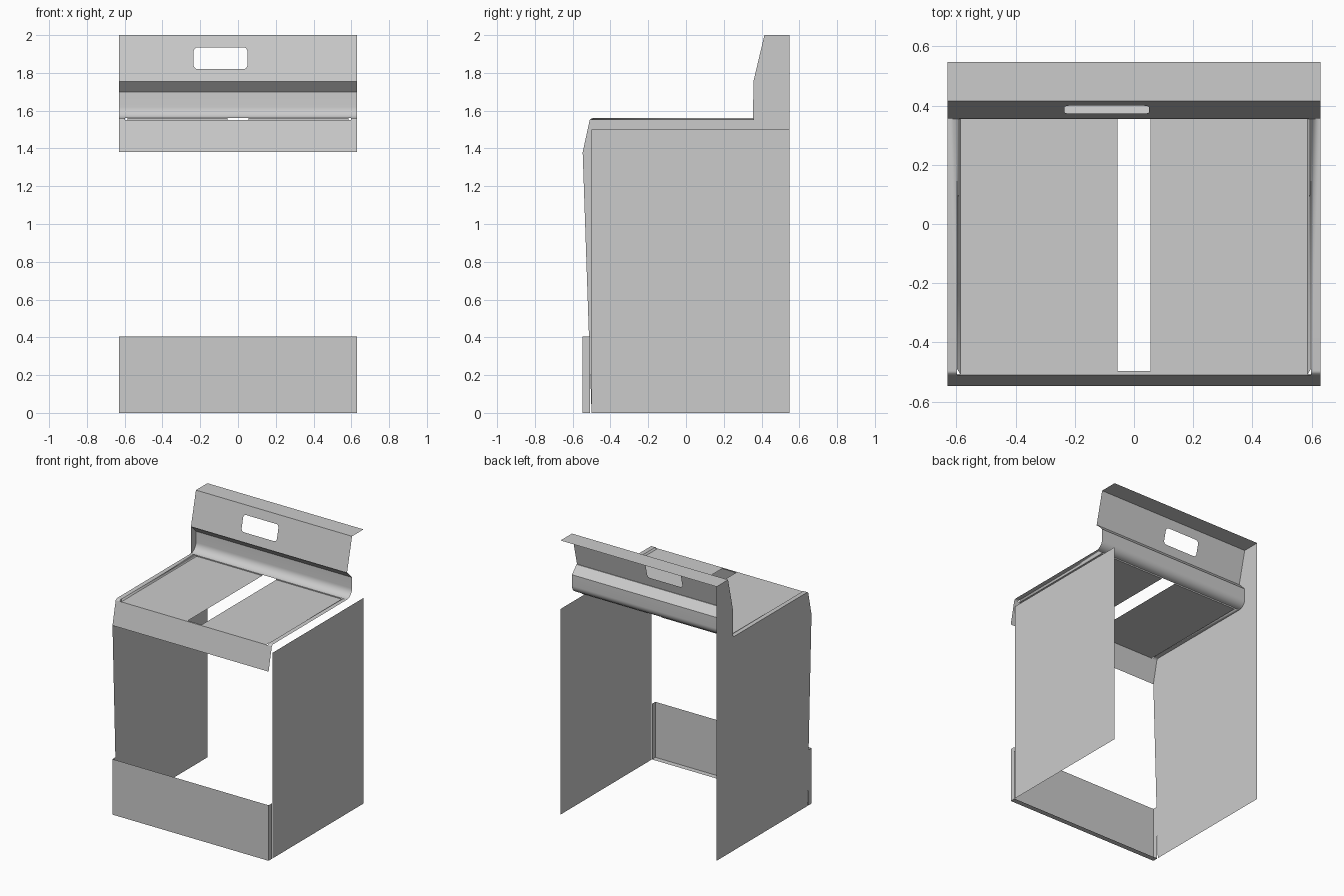
import bpy, bmesh, math
from mathutils import Vector

cube = bpy.data.objects.get("Cube")
if cube:
    bpy.data.objects.remove(cube, do_unlink=True)

GREY = (0.6, 0.6, 0.6, 1)
grey = bpy.data.materials.new("light_grey_metal")
grey.use_nodes = True
grey.diffuse_color = GREY
grey.node_tree.nodes["Principled BSDF"].inputs["Base Color"].default_value = GREY

W = 0.63            # half width of the body
RIM_X, HOB_X = 0.597, 0.585
RIM_Z, HOB_Z = 1.56, 1.55
FRONT, BACK = -0.5, 0.547
STEP_Y = 0.36       # back end of the sunken hob


def finish(name, bm):
    bmesh.ops.remove_doubles(bm, verts=bm.verts, dist=1e-5)
    mesh = bpy.data.meshes.new(name)
    bm.to_mesh(mesh)
    bm.free()
    obj = bpy.data.objects.new(name, mesh)
    bpy.context.collection.objects.link(obj)
    mesh.materials.append(grey)
    bpy.ops.object.select_all(action='DESELECT')
    obj.select_set(True)
    bpy.context.view_layer.objects.active = obj
    bpy.ops.object.shade_smooth_by_angle(angle=math.radians(30))
    return obj


def add_face(bm, points):
    return bm.faces.new([bm.verts.new(p) for p in points])


def add_sheet(bm, profile, x0, x1):
    """Sweep an open (y, z) profile along x."""
    for (ya, za), (yb, zb) in zip(profile, profile[1:]):
        add_face(bm, [(x0, ya, za), (x1, ya, za), (x1, yb, zb), (x0, yb, zb)])


def arc(cx, cy, r, start, end, steps):
    angles = [math.radians(start + (end - start) * i / steps) for i in range(steps + 1)]
    return [(cx + r * math.cos(a), cy + r * math.sin(a)) for a in angles]


# Side profiles, front to back
apron = [(-0.547, 1.38), (-0.51, HOB_Z)]
rim = [(-0.51, HOB_Z)] + arc(-0.495, 1.545, 0.015, 135, 90, 3) + [(STEP_Y, RIM_Z)]
cove = arc(STEP_Y - 0.005, 1.62, 0.06, 270, 360, 10) + [(0.415, 1.70), (0.362, 1.755), (0.357, 1.755)]
guard_low, guard_top = Vector((0.357, 1.755)), Vector((0.415, 2.0))

# Sloped front apron, curved upstand and top cap
bm = bmesh.new()
add_sheet(bm, apron, -W, W)
finish("front_apron", bm)
bm = bmesh.new()
add_sheet(bm, cove, -W, W)
finish("curved_upstand", bm)
bm = bmesh.new()
add_sheet(bm, [tuple(guard_top), (BACK, 2.0)], -W, W)
finish("top_cap", bm)

# Raised side rims with their small inner slopes
for side, name in ((-1, "right_rim"), (1, "left_rim")):
    bm = bmesh.new()
    add_sheet(bm, rim, side * RIM_X, side * W)
    add_face(bm, [(side * HOB_X, -0.51, HOB_Z), (side * HOB_X, STEP_Y, HOB_Z),
                  (side * RIM_X, STEP_Y, RIM_Z), (side * RIM_X, -0.49, RIM_Z)])
    finish(name, bm)

# Sunken hob plates either side of the central slot
SLOT = 0.056
bm = bmesh.new()
for side in (-1, 1):
    add_sheet(bm, [(-0.51, HOB_Z), (STEP_Y, HOB_Z), (STEP_Y, RIM_Z)], side * SLOT, side * HOB_X)
add_sheet(bm, [(-0.51, HOB_Z), (-0.497, HOB_Z)], -SLOT, SLOT)
finish("hob_plates", bm)


# Control panel with a rounded window
def on_guard(x, z):
    t = (z - guard_low.y) / (guard_top.y - guard_low.y)
    return (x, guard_low.x + t * (guard_top.x - guard_low.x), z)


def rounded_rect(x0, x1, z0, z1, r):
    corners = [(x1 - r, z1 - r), (x0 + r, z1 - r), (x0 + r, z0 + r), (x1 - r, z0 + r)]
    return [p for i, (x, z) in enumerate(corners) for p in arc(x, z, r, 90 * i, 90 * i + 90, 5)]


bm = bmesh.new()
outer = [(-W, guard_low.y), (W, guard_low.y), (W, guard_top.y), (-W, guard_top.y)]
edges = []
for loop in (outer, rounded_rect(-0.235, 0.05, 1.82, 1.935, 0.022)):
    verts = [bm.verts.new(on_guard(*p)) for p in loop]
    edges += [bm.edges.new((v, verts[i - 1])) for i, v in enumerate(verts)]
bmesh.ops.triangle_fill(bm, use_beauty=True, use_dissolve=False, edges=edges, normal=(0, -1, 0))
finish("control_panel", bm)

# Full-height right side panel follows the whole profile
bm = bmesh.new()
outline = [(FRONT, 0), (FRONT, 1.38)] + apron + rim[1:-1] + cove + [tuple(guard_top), (BACK, 2.0), (BACK, 0)]
add_face(bm, [(-W, y, z) for y, z in outline])
bmesh.ops.triangulate(bm, faces=bm.faces, ngon_method='EAR_CLIP')
finish("right_side_panel", bm)

# Shorter left side panel
bm = bmesh.new()
add_face(bm, [(W, FRONT, 0), (W, BACK, 0), (W, BACK, 1.5), (W, FRONT, 1.5)])
finish("left_side_panel", bm)

# Kick panel: front face, bottom flange and side returns
KICK_H, KICK_F, KICK_B = 0.405, -0.547, -0.507
bm = bmesh.new()
add_sheet(bm, [(KICK_B, 0), (KICK_F, 0), (KICK_F, KICK_H)], -W, W)
for x in (-W, W):
    add_face(bm, [(x, KICK_F, 0), (x, KICK_B, 0), (x, KICK_B, KICK_H), (x, KICK_F, KICK_H)])
finish("kick_panel", bm)
